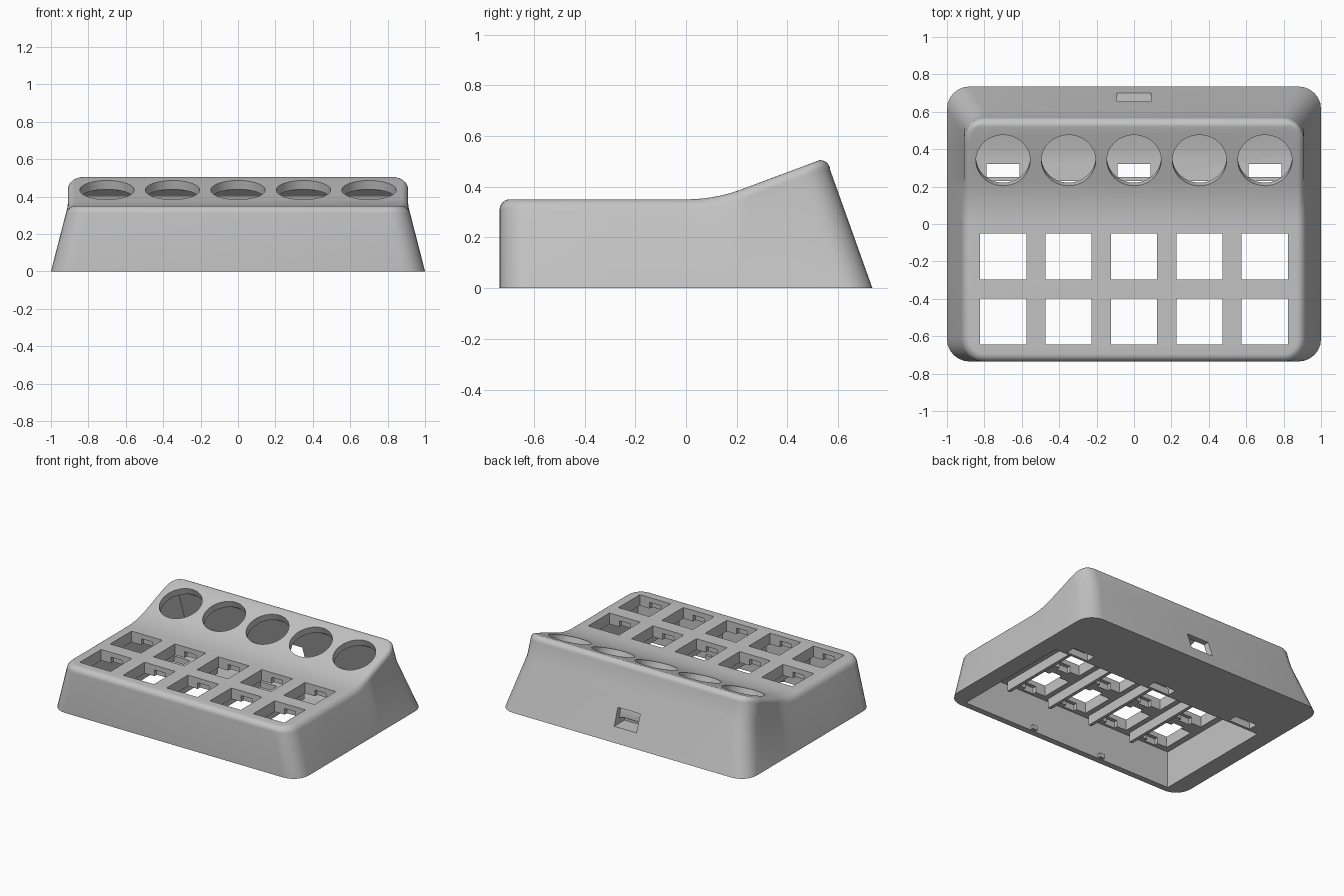
import bpy, bmesh, math
from mathutils import Matrix

cube = bpy.data.objects.get("Cube")
if cube:
    bpy.data.objects.remove(cube, do_unlink=True)

mat = bpy.data.materials.new("plain grey")
mat.use_nodes = True
GREY = (0.55, 0.55, 0.55, 1)
mat.diffuse_color = GREY
mat.node_tree.nodes["Principled BSDF"].inputs["Base Color"].default_value = GREY

FILLET, CORNER, FLAT_TOP = 0.04, 0.12, 0.35
COLUMNS = [-0.7, -0.35, 0, 0.35, 0.7]
ROWS = [-0.5225, -0.1725]


def make_object(name, bm):
    bmesh.ops.recalc_face_normals(bm, faces=bm.faces)
    mesh = bpy.data.meshes.new(name)
    bm.to_mesh(mesh)
    bm.free()
    mesh.materials.append(mat)
    obj = bpy.data.objects.new(name, mesh)
    bpy.context.collection.objects.link(obj)
    return obj


def add_box(bm, x, y, z):
    """Box from (min, max) pairs."""
    size = [b - a for a, b in (x, y, z)]
    mid = [(a + b) / 2 for a, b in (x, y, z)]
    bmesh.ops.create_cube(bm, size=1, matrix=Matrix.Translation(mid) @ Matrix.Diagonal((*size, 1)))


def boxes(name, ranges):
    bm = bmesh.new()
    for r in ranges:
        add_box(bm, *r)
    return make_object(name, bm)


def top(y):
    """Height of the top surface: flat, then an arc, then a ramp."""
    y = min(y, 0.527)
    if y <= 0:
        return FLAT_TOP
    if y < 0.22:
        return FLAT_TOP + 0.63 - math.sqrt(0.63 ** 2 - y * y)
    return 0.39 + 0.374 * (y - 0.22)


def half_ring(inset, y_back):
    """Right half of a rounded rectangle, front to back."""
    r = CORNER - inset
    x, y0, y1 = 1 - inset - r, -0.735 + inset + r, y_back - inset - r
    arc = [math.radians(a) for a in range(-90, 1, 15)]
    front = [(x + r * math.cos(a), y0 + r * math.sin(a)) for a in arc]
    sides = [(x + r, -0.3)] + [(x + r, 0.035 * i) for i in range(13)]
    back = [(x + r * math.cos(a), y1 - r * math.sin(a)) for a in reversed(arc)]
    return front + sides + back


# Body: stacked rings that follow the top surface
bm = bmesh.new()
levels = [(0, 0.735, lambda y: 0),
          (0, 0.61, lambda y: min(FLAT_TOP, top(y) - FILLET))]
for i in range(7):
    a = math.radians(15 * i)
    drop = FILLET * (1 - math.sin(a))
    levels.append((FILLET * (1 - math.cos(a)), 0.569, lambda y, d=drop: top(y) - d))
rings = []
for inset, y_back, height in levels:
    right, left = [], []
    for x, y in half_ring(inset, y_back):
        z = height(y)
        w = 1 - 0.257 * min(z, FLAT_TOP)
        right.append(bm.verts.new((x * w, y, z)))
        left.append(bm.verts.new((-x * w, y, z)))
    rings.append((right, left))
for (r0, l0), (r1, l1) in zip(rings, rings[1:]):
    a, b = r0 + l0[::-1], r1 + l1[::-1]
    for i in range(len(a)):
        j = (i + 1) % len(a)
        bm.faces.new((a[i], a[j], b[j], b[i]))
for right, left in (rings[0], rings[-1]):
    for i in range(len(right) - 1):
        bm.faces.new((right[i], right[i + 1], left[i + 1], left[i]))
bmesh.ops.remove_doubles(bm, verts=bm.verts, dist=0.0005)
body = make_object("case_body", bm)

# Cutter for the hollow inside, with a floor and a ramp under the round holes
bm = bmesh.new()
profile = [(-0.69, -0.1), (0.23, -0.1), (0.23, 0.05), (0.4, 0.05), (0.64, 0.14),
           (0.55, 0.4), (0.5, 0.44), (0.24, 0.345), (0.02, 0.27), (-0.69, 0.27)]
face = bm.faces.new([bm.verts.new((-0.87, y, z)) for y, z in profile])
ext = bmesh.ops.extrude_face_region(bm, geom=[face])
bmesh.ops.translate(bm, vec=(1.74, 0, 0),
                    verts=[v for v in ext["geom"] if isinstance(v, bmesh.types.BMVert)])
cutters = [make_object("hollow_cutter", bm)]

# Cutters for the square key holes and their clip notches
cutters.append(boxes("key_hole_cutter", [
    ((x - 0.124, x + 0.124), (y - 0.123, y + 0.123), (0.2, 0.45)) for x in COLUMNS for y in ROWS]))
cutters.append(boxes("notch_cutter", [
    ((x - 0.045, x + 0.045), (y - 0.15, y + 0.15), (0.22, 0.315)) for x in COLUMNS for y in ROWS]))

# Cutter for the round holes, square to the ramp
bm = bmesh.new()
for x in COLUMNS:
    bmesh.ops.create_cone(bm, cap_ends=True, segments=48, radius1=0.145, radius2=0.145, depth=0.3,
                          matrix=Matrix.Translation((x, 0.34, 0.435)) @ Matrix.Rotation(math.radians(20.5), 4, "X"))
cutters.append(make_object("round_hole_cutter", bm))

# Cutters for the floor slots and the cable port
cutters.append(boxes("floor_slot_cutter", [
    ((x - 0.088, x + 0.088), (0.25, 0.32), (-0.1, 0.1)) for x in COLUMNS[::2]]))
cutters.append(boxes("port_cutter", [((-0.09, 0.09), (0.58, 0.8), (0.1, 0.222))]))

bpy.ops.object.select_all(action="DESELECT")
body.select_set(True)
bpy.context.view_layer.objects.active = body
for cutter in cutters:
    cutter.hide_render = True
    mod = body.modifiers.new(cutter.name, "BOOLEAN")
    mod.operation, mod.solver, mod.object = "DIFFERENCE", "EXACT", cutter
    bpy.ops.object.modifier_apply(modifier=mod.name)
    bpy.data.objects.remove(cutter, do_unlink=True)
bpy.ops.object.shade_smooth_by_angle(angle=math.radians(25))

# Stiffening ribs under the key plate, and small tabs at the front opening
boxes("underside_ribs", [
    ((x - 0.012, x + 0.012), (-0.66, 0.0), (0.2, 0.28)) for x in (-0.525, -0.175, 0.175, 0.525)])
boxes("front_tabs", [((x - 0.02, x + 0.02), (-0.7, -0.67), (0.005, 0.035)) for x in (-0.29, 0.29)])
